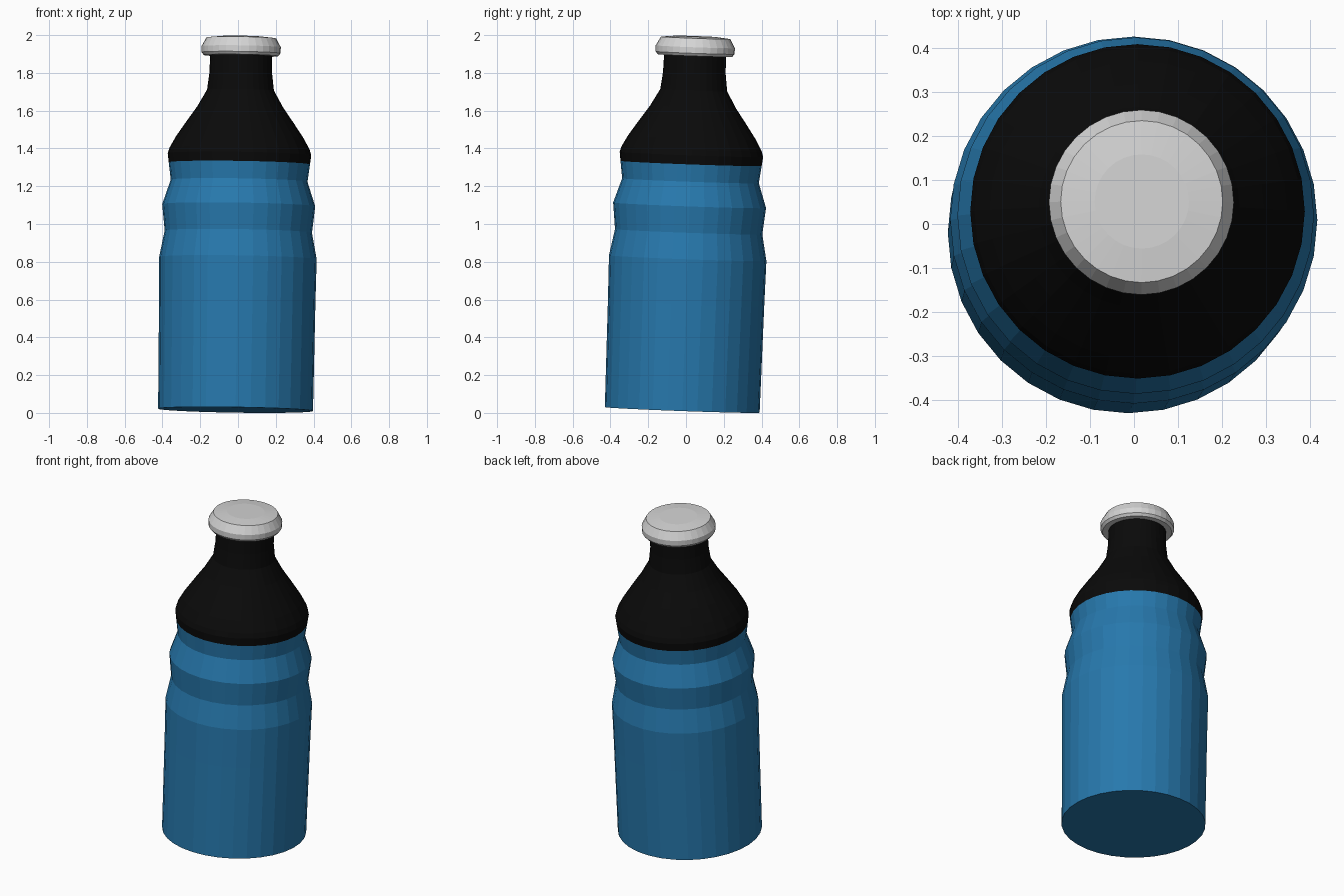
import bpy, bmesh, math
from mathutils import Vector

if "Cube" in bpy.data.objects:
    bpy.data.objects.remove(bpy.data.objects["Cube"])

SIDES = 32
BASE = Vector((-0.013, -0.02, 0.016))
# the bottle leans slightly toward +x and +y
LEAN = Vector((0, 0, 1)).rotation_difference(Vector((0.0155, 0.036, 1)).normalized())


def material(name, rgb):
    m = bpy.data.materials.new(name)
    m.diffuse_color = (*rgb, 1)
    m.use_nodes = True
    m.node_tree.nodes["Principled BSDF"].inputs["Base Color"].default_value = m.diffuse_color
    return m


blue = material("bottle blue", (0.02, 0.19, 0.42))
black = material("sleeve black", (0.003, 0.003, 0.003))
grey = material("cap light grey", (0.66, 0.66, 0.66))


def lathe(name, profile, mats, rule=lambda z: 0):
    """Turn a (radius, height) profile around the leaning axis and cap both ends."""
    bm = bmesh.new()
    rings = []
    for r, z in profile:
        rings.append([bm.verts.new((r * math.cos(2 * math.pi * i / SIDES),
                                    r * math.sin(2 * math.pi * i / SIDES),
                                    z - BASE.z)) for i in range(SIDES)])
    for k in range(len(rings) - 1):
        a, b = rings[k], rings[k + 1]
        mid = (profile[k][1] + profile[k + 1][1]) / 2
        for i in range(SIDES):
            j = (i + 1) % SIDES
            f = bm.faces.new((a[i], a[j], b[j], b[i]))
            f.material_index = rule(mid)
    bm.faces.new(rings[0][::-1]).material_index = rule(profile[0][1])
    bm.faces.new(rings[-1]).material_index = rule(profile[-1][1])
    for v in bm.verts:
        v.co = LEAN @ v.co + BASE
    me = bpy.data.meshes.new(name)
    bm.to_mesh(me)
    bm.free()
    for m in mats:
        me.materials.append(m)
    ob = bpy.data.objects.new(name, me)
    bpy.context.collection.objects.link(ob)
    return ob


# body with two grip ribs, shoulder and neck; black above the shoulder line
lathe("bottle_body", [
    (0.410, 0.016), (0.414, 0.58), (0.417, 0.82), (0.390, 0.96), (0.405, 1.10),
    (0.362, 1.23), (0.374, 1.322), (0.380, 1.37), (0.371, 1.40), (0.338, 1.46),
    (0.284, 1.54), (0.228, 1.62), (0.177, 1.71), (0.166, 1.80), (0.163, 1.92),
], [blue, black], lambda z: 1 if z > 1.322 else 0)

# bevelled crown cap
lathe("bottle_cap", [
    (0.160, 1.893), (0.197, 1.893), (0.209, 1.908), (0.210, 1.94),
    (0.184, 1.987), (0.107, 1.995),
], [grey])
